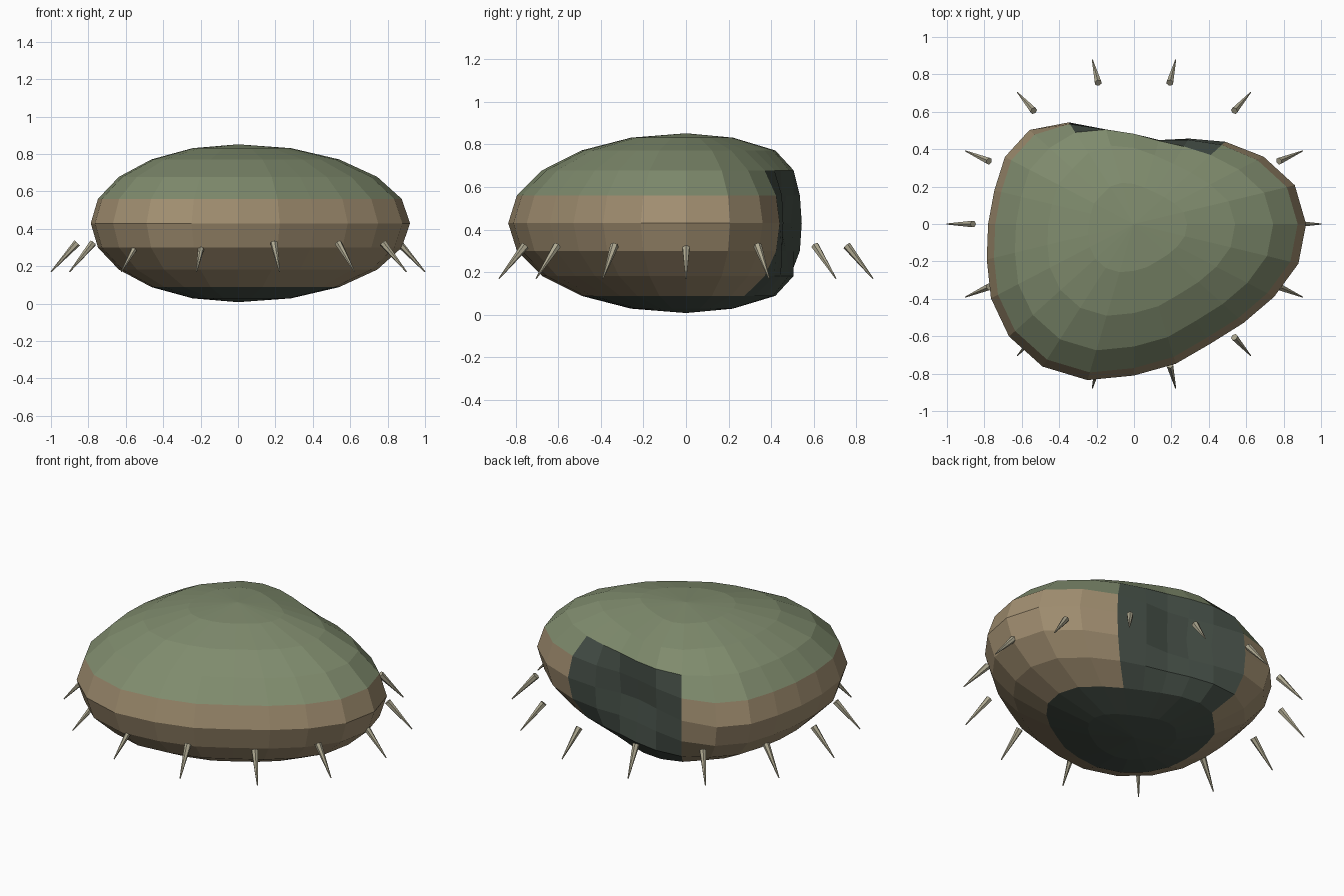
import bpy, bmesh
from math import sin, cos, pi, tau
from mathutils import Vector

if "Cube" in bpy.data.objects:
    bpy.data.objects.remove(bpy.data.objects["Cube"])

SEGS, RINGS = 24, 10
FLAT = 0.9            # y squash shared by shell and spikes
MID, HALF = 0.43, 0.422


def material(name, rgb):
    m = bpy.data.materials.new(name)
    m.diffuse_color = (*rgb, 1)
    m.use_nodes = True
    m.node_tree.nodes["Principled BSDF"].inputs["Base Color"].default_value = m.diffuse_color
    return m


green = material("moss_green", (0.215, 0.262, 0.155))
brown = material("earth_brown", (0.36, 0.275, 0.165))
dark = material("dark_green", (0.065, 0.085, 0.068))
bone = material("bone", (0.42, 0.39, 0.28))


def make_object(name, bm, mats):
    bmesh.ops.recalc_face_normals(bm, faces=bm.faces)
    me = bpy.data.meshes.new(name)
    bm.to_mesh(me)
    bm.free()
    for m in mats:
        me.materials.append(m)
    ob = bpy.data.objects.new(name, me)
    bpy.context.collection.objects.link(ob)
    return ob


# Lumpy shell outline: radius every 15 degrees, from +x anticlockwise
outline = [0.92, 0.89, 0.80, 0.735, 0.706, 0.72, 0.77, 0.82, 0.83, 0.79, 0.797, 0.773,
           0.78, 0.815, 0.883, 0.945, 0.978, 0.96, 0.90, 0.86, 0.82, 0.83, 0.865, 0.91]
# Dent in the back: depth by segment, weight by distance from the middle ring
dent = {3: 0.06, 4: 0.17, 5: 0.30, 6: 0.35, 7: 0.31, 8: 0.16}
weight = {0: 1.0, 1: 0.82, 2: 0.4}

# Shell
bm = bmesh.new()
rows = []
for k in range(1, RINGS):
    a = pi * k / RINGS
    row = []
    for i in range(SEGS):
        t = tau * i / SEGS
        r = outline[i] * sin(a) * (1 - dent.get(i, 0) * weight.get(abs(k - 5), 0))
        row.append(bm.verts.new((r * cos(t), FLAT * r * sin(t), MID + HALF * cos(a))))
    rows.append(row)
top = bm.verts.new((0, 0, MID + HALF))
bottom = bm.verts.new((0, 0, MID - HALF))
for i in range(SEGS):
    j = (i + 1) % SEGS
    bm.faces.new((top, rows[0][i], rows[0][j]))
    bm.faces.new((bottom, rows[-1][j], rows[-1][i])).material_index = 2
    for k in range(RINGS - 2):
        f = bm.faces.new((rows[k][i], rows[k + 1][i], rows[k + 1][j], rows[k][j]))
        in_dent = 3 <= i <= 7 and 2 <= k <= 6
        f.material_index = 2 if in_dent or k == 7 else 0 if k < 3 else 1
make_object("shell", bm, (green, brown, dark))

# Ring of spikes pointing out and down
for n in range(14):
    t = tau * n / 14
    d = Vector((cos(t), FLAT * sin(t), 0))
    base = d * 0.86 + Vector((0, 0, 0.325))
    tip = d * 1.0 + Vector((0, 0, 0.17))
    axis = tip - base
    bm = bmesh.new()
    bmesh.ops.create_cone(bm, cap_ends=True, segments=6, radius1=0.02, radius2=0.003,
                          depth=axis.length)
    rot = axis.to_track_quat('Z', 'Y').to_matrix().to_4x4()
    bm.transform(rot)
    bmesh.ops.translate(bm, verts=bm.verts, vec=(base + tip) / 2)
    make_object(f"spike_{n + 1}", bm, (bone,))
